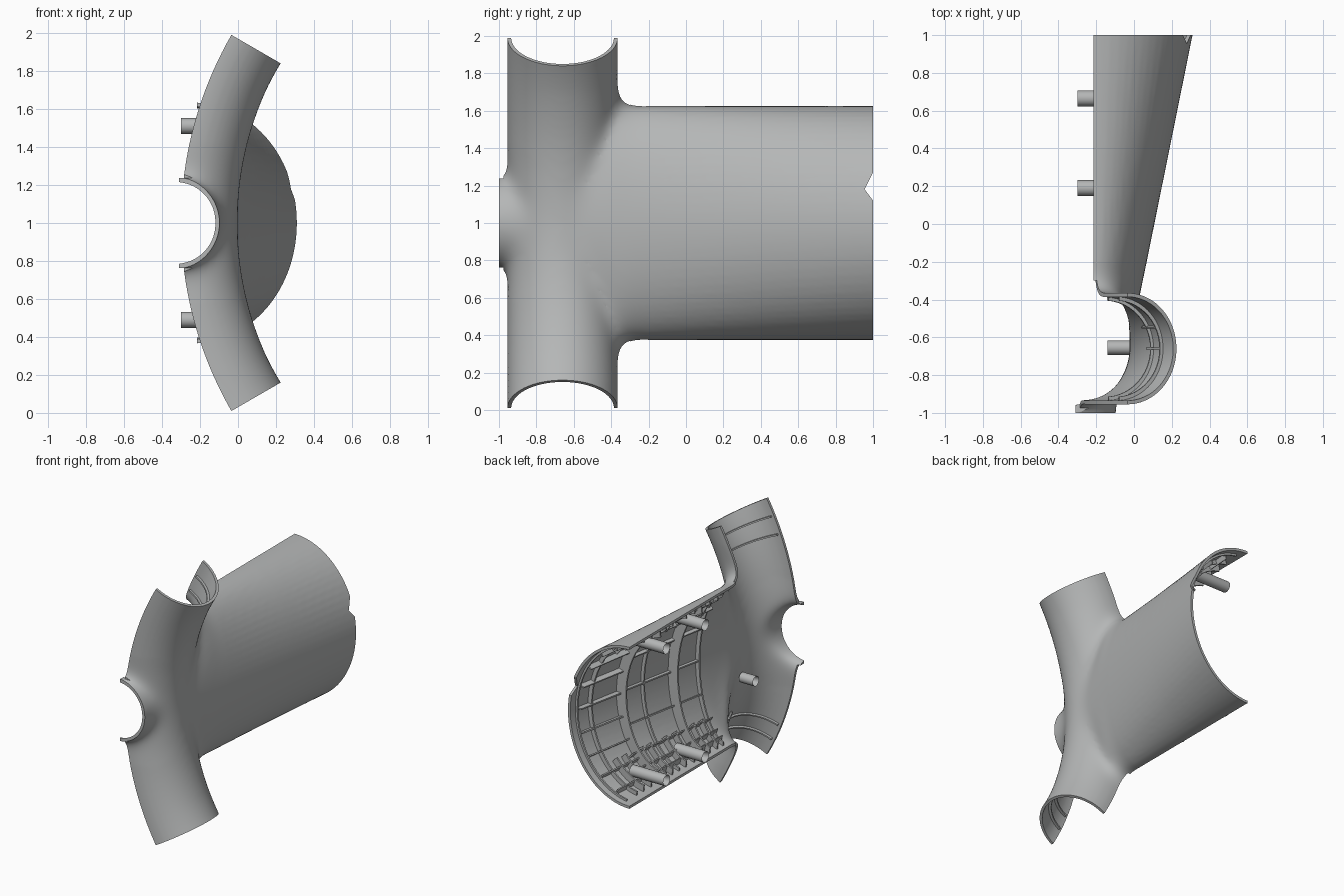
import bpy
import bmesh
from math import sin, cos, pi, radians, sqrt
from mathutils import Matrix

if "Cube" in bpy.data.objects:
    bpy.data.objects.remove(bpy.data.objects["Cube"])

grey = bpy.data.materials.new("moulded grey")
grey.use_nodes = True
grey.diffuse_color = (0.46, 0.47, 0.47, 1)
grey.node_tree.nodes["Principled BSDF"].inputs["Base Color"].default_value = grey.diffuse_color

WALL = 0.02
BACK = 0.15                      # spare material behind the split, trimmed later
BEND, BEND_X = 1.98, 1.68        # bend radius and centre of the cross tube
TUBE_Y, TUBE_RX, TUBE_RY = -0.66, 0.3, 0.295
SPLIT = -0.215                   # split plane of the body
# body stations: y, half height
STATIONS = [(-0.75, 0.42), (-0.6, 0.5), (-0.42, 0.61), (-0.385, 0.66), (-0.365, 0.685),
            (-0.335, 0.645), (-0.3, 0.63), (-0.25, 0.625), (0.4, 0.625), (1.1, 0.625)]
# front collar stations: y, radius
COLLAR = [(-1.1, 0.235), (-1, 0.235), (-0.9, 0.25), (-0.8, 0.285), (-0.66, 0.325)]
ARC = [pi * (i / 36 - 0.5) for i in range(37)]


def finish(bm, name):
    bmesh.ops.recalc_face_normals(bm, faces=bm.faces)
    mesh = bpy.data.meshes.new(name)
    bm.to_mesh(mesh)
    bm.free()
    mesh.materials.append(grey)
    ob = bpy.data.objects.new(name, mesh)
    bpy.context.collection.objects.link(ob)
    return ob


def add_loft(bm, rings):
    loops = [[bm.verts.new(p) for p in ring] for ring in rings]
    n = len(loops[0])
    for a, b in zip(loops, loops[1:]):
        for i in range(n):
            bm.faces.new((a[i], a[(i + 1) % n], b[(i + 1) % n], b[i]))
    bm.faces.new(loops[0])
    bm.faces.new(loops[-1])


def loft(name, rings):
    bm = bmesh.new()
    add_loft(bm, rings)
    return finish(bm, name)


def modify(ob, kind, **settings):
    mod = ob.modifiers.new("step", kind)
    for key, value in settings.items():
        setattr(mod, key, value)
    with bpy.context.temp_override(object=ob, active_object=ob):
        bpy.ops.object.modifier_apply(modifier=mod.name)


def boolean(ob, other, operation):
    modify(ob, "BOOLEAN", object=other, operation=operation, solver="EXACT")
    bpy.data.objects.remove(other)


def smooth(ob, angle=30):
    bpy.ops.object.select_all(action="DESELECT")
    ob.select_set(True)
    bpy.context.view_layer.objects.active = ob
    bpy.ops.object.shade_smooth_by_angle(angle=radians(angle))


def spread(a, b, n):
    return [a + (b - a) * i / n for i in range(n + 1)]


def clamp(v):
    return max(0.0, min(1.0, v))


def tube_point(a, phi, inset, back=0.0):
    r = BEND + back - (TUBE_RX - inset) * cos(phi)
    return (BEND_X - r * cos(a), TUBE_Y + (TUBE_RY - inset) * sin(phi), 1 + r * sin(a))


def body_depth(y):
    return 0.25 + 0.275 * (y + 0.36) / 1.36


def body_point(y, half, phi, inset, back=0.0):
    return (SPLIT - back + (body_depth(y) - inset) * cos(phi), y, 1 + (half - inset) * sin(phi))


def collar_point(y, r, phi, inset, back=0.0):
    return (-0.33 - back + (r - inset) * cos(phi), y, 1 + (r - inset) * sin(phi))


def half_at(y):
    for (y0, h0), (y1, h1) in zip(STATIONS, STATIONS[1:]):
        if y <= y1:
            return h0 + (h1 - h0) * (y - y0) / (y1 - y0)


def solid(name, point, stations, inset):
    rings = []
    for s in stations:
        ring = [point(*s, p, inset) for p in ARC]
        rings.append([point(*s, ARC[0], inset, BACK)] + ring + [point(*s, ARC[-1], inset, BACK)])
    return loft(name, rings)


def join_weight(co):
    height = abs(co.z - 1)
    weight = clamp((0.85 - height) / 0.15) * clamp((-0.2 - co.y) / 0.15)
    if co.y < -0.75:
        weight *= max(clamp((0.42 - height) / 0.12), clamp((co.y + 0.9) / 0.15))
    return weight


def blended_form(name, inset):
    # tube, body and collar fused, with the joins softened into fillets
    ob = solid(name, tube_point, [(a,) for a in spread(-radians(34), radians(34), 36)], inset)
    boolean(ob, solid("body", body_point, STATIONS, inset), "UNION")
    boolean(ob, solid("collar", collar_point, COLLAR, inset), "UNION")
    modify(ob, "REMESH", mode="VOXEL", voxel_size=0.016)
    modify(ob, "SMOOTH", factor=0.5, iterations=3)
    group = ob.vertex_groups.new(name="joins")
    for v in ob.data.vertices:
        weight = join_weight(v.co)
        if weight > 0:
            group.add([v.index], weight, "REPLACE")
    modify(ob, "SMOOTH", factor=0.5, iterations=90, vertex_group="joins")
    ob.vertex_groups.clear()
    return ob


def block(name, x0, x1, y0, y1, z0, z1):
    return loft(name, [[(x0, y, z0), (x1, y, z0), (x1, y, z1), (x0, y, z1)] for y in (y0, y1)])


# envelope that trims the split edges and the open ends
fan = [(BEND_X - BEND * cos(a), 1 + BEND * sin(a)) for a in spread(-pi / 6, pi / 6, 40)]
keep = loft("envelope", [[(x, y, z) for x, z in fan + [(BEND_X, 1)]] for y in (-0.975, -0.29)])
boolean(keep, block("body_envelope", SPLIT, 0.6, -0.3, 1, 0.36, 1.64), "UNION")
boolean(keep, block("collar_envelope", -0.31, 0.1, -1, -0.94, 0.762, 1.238), "UNION")

# thin shell
shell = blended_form("shell", 0)
boolean(shell, keep, "INTERSECT")
boolean(shell, blended_form("hollow", WALL), "DIFFERENCE")

# notch in the wide rim
notch = [(0.955, 1.18), (1.03, 1.33), (1.03, 1.08)]
boolean(shell, loft("notch", [[(x, y, z) for y, z in notch] for x in (0.2, 0.4)]), "DIFFERENCE")
smooth(shell)


# strips standing on the inside of the body wall
def cross_rib(bm, y, p0, p1, top):
    rings = []
    for p in spread(p0, p1, 24):
        rings.append([body_point(y + dy, half_at(y), p, i) for dy, i in
                      ((0, 0.012), (0.012, 0.012), (0.012, top), (0, top))])
    add_loft(bm, rings)


def long_rib(bm, p, y0, y1, top):
    rings = []
    for y in spread(y0, y1, 4):
        rings.append([body_point(y, half_at(y), p + dp, i) for dp, i in
                      ((-0.01, 0.012), (0.01, 0.012), (0.01, top), (-0.01, top))])
    add_loft(bm, rings)


# hoops right across the body, two of them tall
bm = bmesh.new()
for y, top in ((-0.2, 0.05), (0.06, 0.1), (0.32, 0.045), (0.55, 0.1), (0.82, 0.05), (0.94, 0.035)):
    cross_rib(bm, y, -1.45, 1.45, top)
smooth(finish(bm, "hoops"))

# grid of ribs along both edges of the body
bm = bmesh.new()
for side in (-1, 1):
    for y in (-0.13, -0.04, 0.14, 0.24, 0.4, 0.48, 0.65, 0.74):
        cross_rib(bm, y, side * 0.8, side * 1.45, 0.07)
    for p in (0.85, 1.1, 1.3):
        long_rib(bm, side * p, -0.22, 0.6, 0.07)
smooth(finish(bm, "edge_grid"))

# ribs along the body, short ones near the wide rim
bm = bmesh.new()
for p in (-0.45, 0, 0.45):
    long_rib(bm, p, -0.2, 0.55, 0.045)
for p in spread(-1.25, 1.25, 8):
    long_rib(bm, p, 0.55, 0.94, 0.06)
finish(bm, "long_ribs")

# ring ribs and short straight ribs inside both tube ends
bm = bmesh.new()
for side in (-1, 1):
    for deg in (22, 26):
        a = side * radians(deg)
        rings = []
        for p in spread(-1.5, 1.5, 24):
            rings.append([tube_point(a + da, p, i) for da, i in
                          ((0, 0.012), (0.006, 0.012), (0.006, 0.04), (0, 0.04))])
        add_loft(bm, rings)
    for p in (0.0, 0.45):
        rings = []
        for deg in (20, 23, 26):
            rings.append([tube_point(side * radians(deg), p + dp, i) for dp, i in
                          ((-0.02, 0.012), (0.02, 0.012), (0.02, 0.04), (-0.02, 0.04))])
        add_loft(bm, rings)
smooth(finish(bm, "tube_ribs"))


# hollow locating pins
def pin(name, x0, x1, y, z, r):
    bm = bmesh.new()
    turn = Matrix.Translation(((x0 + x1) / 2, y, z)) @ Matrix.Rotation(pi / 2, 4, "Y")
    bmesh.ops.create_cone(bm, cap_ends=True, segments=20, radius1=r, radius2=r,
                          depth=x1 - x0, matrix=turn)
    cap = min(bm.faces, key=lambda f: f.calc_center_median().x)
    bmesh.ops.inset_individual(bm, faces=[cap], thickness=r * 0.4)
    bmesh.ops.translate(bm, verts=cap.verts, vec=(0.06, 0, 0))
    smooth(finish(bm, name))


for side, label in ((-1, "lower"), (1, "upper")):
    for y, where in ((0.19, "front"), (0.665, "rear")):
        wall_x = SPLIT + body_depth(y) * sqrt(1 - (0.55 / 0.625) ** 2)
        pin(f"{label}_{where}_pin", -0.3, wall_x - 0.01, y, 1 + side * 0.51, 0.042)
pin("tube_pin", -0.14, -0.02, -0.655, 0.71, 0.038)
